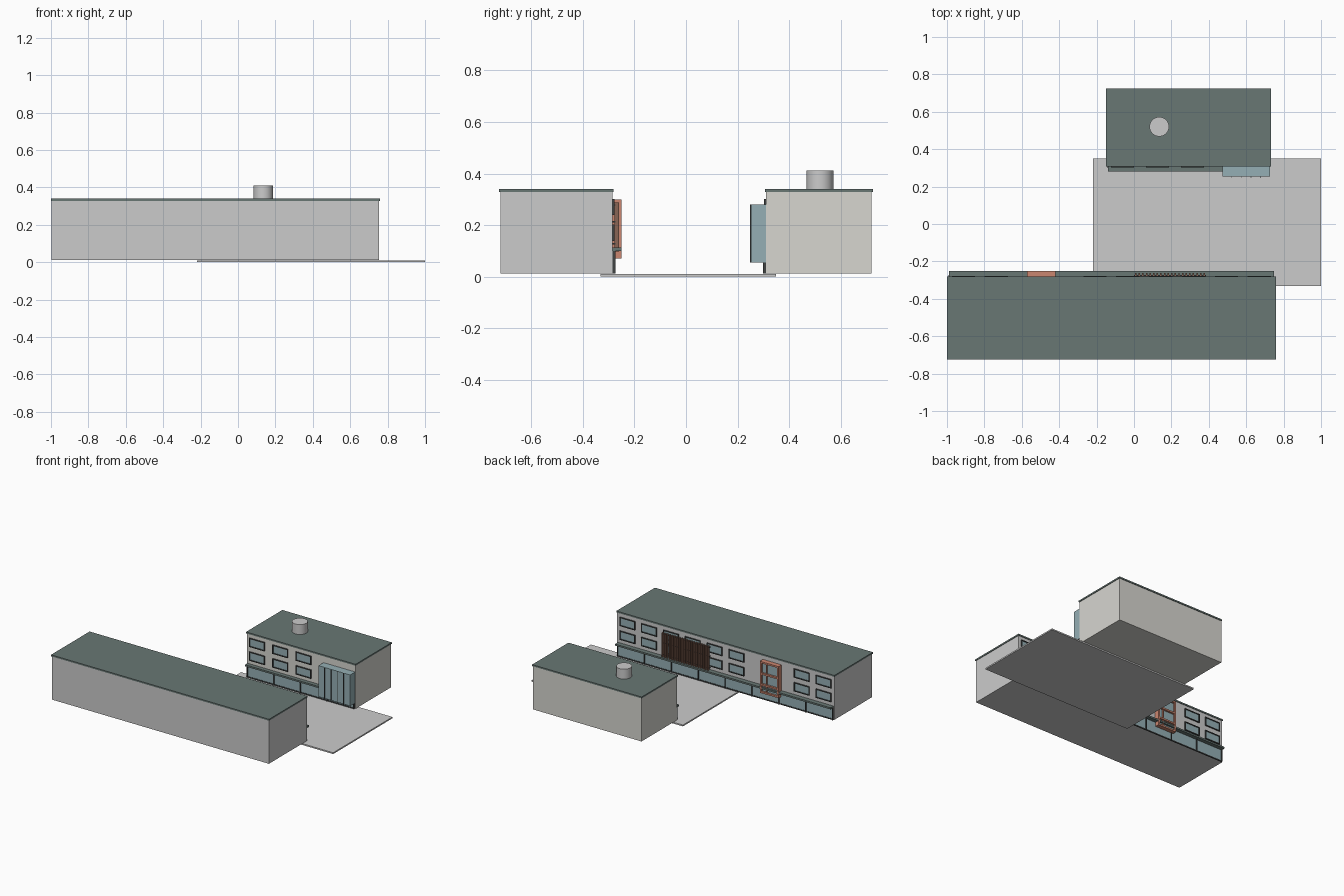
import bpy, bmesh
from mathutils import Matrix, Vector

if "Cube" in bpy.data.objects:
    bpy.data.objects.remove(bpy.data.objects["Cube"])


def material(name, color):
    m = bpy.data.materials.new(name)
    m.diffuse_color = (*color, 1)
    m.use_nodes = True
    m.node_tree.nodes["Principled BSDF"].inputs["Base Color"].default_value = m.diffuse_color
    return m


ROOF = material("roof_green", (0.14, 0.185, 0.175))
DARK = material("dark_metal", (0.05, 0.055, 0.055))
GLASS = material("blue_glass", (0.30, 0.43, 0.46))
ORANGE = material("terracotta", (0.60, 0.24, 0.16))
WOOD = material("brown_slats", (0.25, 0.13, 0.09))
CREAM = material("cream_wall", (0.68, 0.67, 0.63))


def boxes(name, ranges, mat=None):
    """One object from boxes given as (x0, x1, y0, y1, z0, z1)."""
    bm = bmesh.new()
    for x0, x1, y0, y1, z0, z1 in ranges:
        y0, y1 = sorted((y0, y1))
        mid = Vector((x0 + x1, y0 + y1, z0 + z1)) / 2
        size = Matrix.Diagonal((x1 - x0, y1 - y0, z1 - z0, 1))
        bmesh.ops.create_cube(bm, size=1, matrix=Matrix.Translation(mid) @ size)
    me = bpy.data.meshes.new(name)
    bm.to_mesh(me)
    bm.free()
    ob = bpy.data.objects.new(name, me)
    bpy.context.collection.objects.link(ob)
    if mat:
        me.materials.append(mat)
    return ob


def border(x0, x1, z0, z1, y0, y1, t):
    """Four bars around a rectangular opening."""
    return [(x0, x1, y0, y1, z0, z0 + t), (x0, x1, y0, y1, z1 - t, z1),
            (x0, x0 + t, y0, y1, z0 + t, z1 - t), (x1 - t, x1, y0, y1, z0 + t, z1 - t)]


def building(tag, x0, x1, back, face, out, columns, shop_bays, canopy_depth, wall_mat):
    """Block with roof and a street facade; out is the facade direction along y."""
    boxes(tag + "_walls", [(x0 + .004, x1 - .004, back - out * -.004, face, .012, .328)], wall_mat)
    boxes(tag + "_roof", [(x0, x1, back, face + out * .004, .328, .339)], ROOF)

    # Two rows of upper windows
    frames, panes = [], []
    for z in (.138, .238):
        for cx in columns:
            a, b = cx - .062, cx + .062
            frames += border(a, b, z, z + .064, face, face + out * .008, .006)
            panes.append((a + .004, b - .004, face - out * .003, face + out * .003, z + .004, z + .06))
    boxes(tag + "_window_frames", frames, DARK)
    boxes(tag + "_window_panes", panes, GLASS)

    # Ground floor glazing with mullions
    a, b = x0 + .012, x1 - .012
    boxes(tag + "_shop_glass", [(a, b, face - out * .003, face + out * .005, .018, .1)], GLASS)
    bars = [(a, b, face, face + out * .008, .012, .02)]
    for i in range(shop_bays + 1):
        x = a + (b - a) * i / shop_bays
        bars.append((x - .003, x + .003, face, face + out * .012, .012, .1))
    boxes(tag + "_shop_mullions", bars, DARK)
    boxes(tag + "_canopy", [(x0 + .01, x1 - .01, face, face + out * canopy_depth, .1, .112)], ROOF)


# Paved plaza
boxes("plaza", [(-.22, 1, -.332, .35, 0, .01)])

# Long front building, facing the plaza
FA = -.285
step = 1.758 / 10
cols = [-1 + step * (i + .5) for i in range(10)]
building("long_building", -1, .758, -.725, FA, 1,
         [c for c in cols if abs(c + .495) > .137], 8, .034, None)

# Terracotta framed bay window
bx0, bx1, by = -.572, -.42, -.25
boxes("bay_frame", border(bx0, bx1, .07, .3, FA, by, .012)
      + [(bx0 + .012, bx1 - .012, FA, by, z, z + .012) for z in (.125, .205)]
      + [(bx0 + .1, bx0 + .108, FA, by - .006, .082, .288)], ORANGE)
boxes("bay_glass", [(bx0 + .01, bx1 - .01, FA, by - .014, .08, .29)], GLASS)

# Vertical sun slats
boxes("sun_slats", [(.005 + i * .0193, .013 + i * .0193, FA + .008, FA + .024, .098, .288)
                    for i in range(20)], WOOD)
boxes("slat_rails", [(0, .385, FA, FA + .012, z, z + .005) for z in (.125, .21, .275)], DARK)

# Short rear building, facing the plaza
FB = .311
building("short_building", -.15, .733, .725, FB, -1,
         [-.062, .125, .312], 4, .029, CREAM)

# Glazed projecting bay with mullions
gx0, gx1, gy = .472, .727, .253
boxes("glass_bay", [(gx0, gx1, gy, FB, .054, .28)], GLASS)
boxes("glass_bay_mullions", [(x - .002, x + .002, gy - .004, gy, .054, .28)
                             for x in (gx0 + (gx1 - gx0) * i / 5 for i in range(1, 5))], DARK)

# Round rooftop vent
bpy.ops.mesh.primitive_cylinder_add(vertices=32, radius=.052, depth=.074, location=(.135, .52, .374))
vent = bpy.context.object
vent.name = "roof_vent"
bpy.ops.object.shade_smooth_by_angle()
